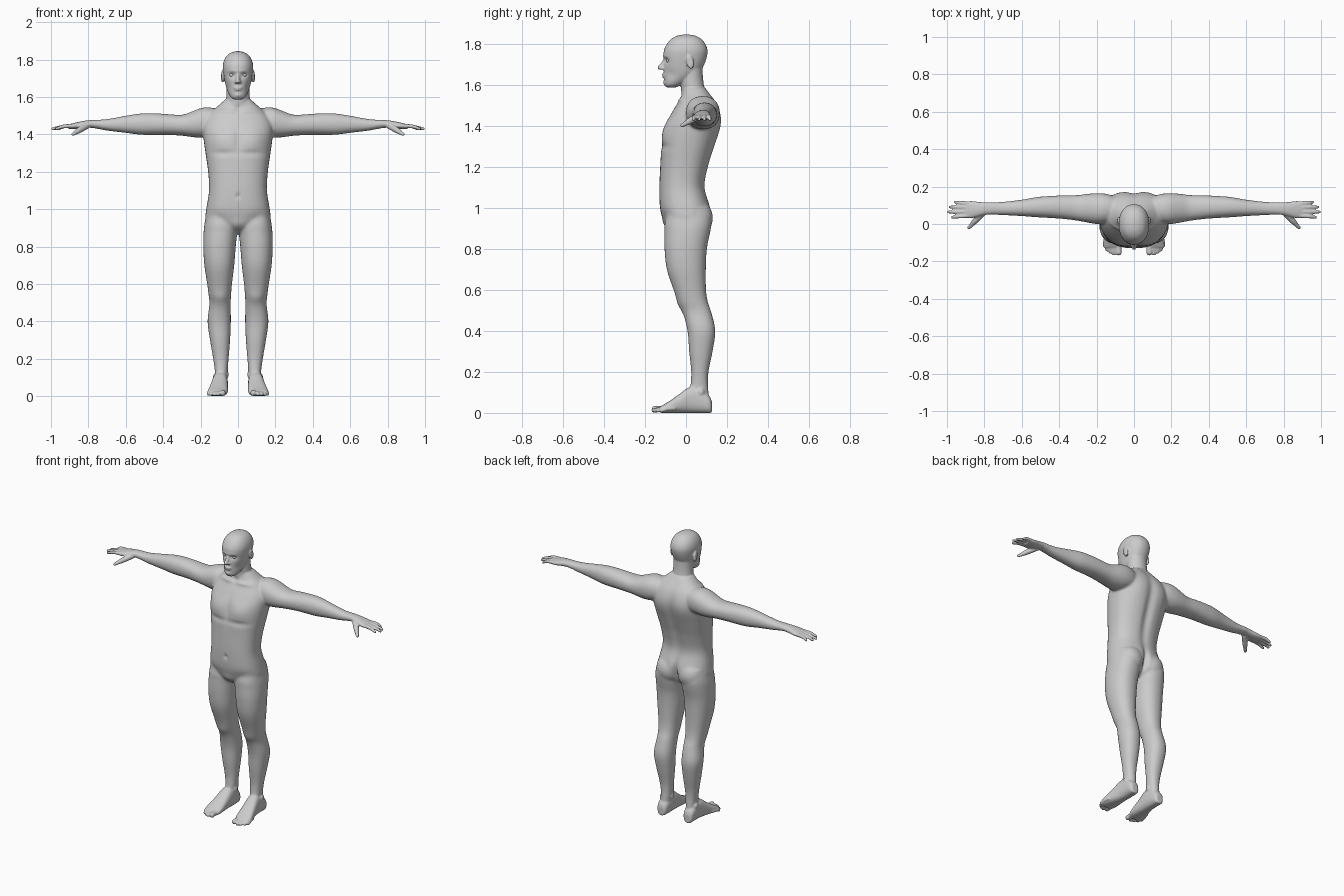
import bpy, bmesh, math
from mathutils import Vector, Matrix

bm = bmesh.new()


def spline(rows, steps=4):
    """Smooth curve through rows of numbers."""
    out = []
    for i in range(len(rows) - 1):
        a, b, c, d = (rows[min(max(i + k, 0), len(rows) - 1)] for k in (-1, 0, 1, 2))
        for s in range(steps):
            t = s / steps
            out.append([0.5 * (2 * q + (r - p) * t + (2 * p - 5 * q + 4 * r - w) * t * t
                               + (3 * q - p - 3 * r + w) * t ** 3)
                        for p, q, r, w in zip(a, b, c, d)])
    return out + [list(rows[-1])]


def loft(rows, to_ring, n=2.2, mirror=True, seg=32):
    """Skin superellipse rings; to_ring maps a row to centre and two half axes."""
    def bend(c):
        return math.copysign(abs(c) ** (2 / n), c)
    for side in ((1, -1) if mirror else (1,)):
        rings = []
        for row in spline(rows):
            o, u, v = (Vector(p) for p in to_ring(*row))
            ring = []
            for k in range(seg):
                t = 2 * math.pi * k / seg
                p = o + u * bend(math.cos(t)) + v * bend(math.sin(t))
                ring.append(bm.verts.new((p.x * side, p.y, p.z)))
            rings.append(ring)
        for r0, r1 in zip(rings, rings[1:]):
            for k in range(seg):
                j = (k + 1) % seg
                bm.faces.new((r0[k], r0[j], r1[j], r1[k]))
        bm.faces.new(rings[0][::-1])
        bm.faces.new(rings[-1])


def upright(z, x0, x1, yf, yb):
    return ((x0 + x1) / 2, (yf + yb) / 2, z), ((x1 - x0) / 2, 0, 0), (0, (yb - yf) / 2, 0)


def central(z, hw, yf, yb):
    return upright(z, -hw, hw, yf, yb)


def sideways(x, y, z, ry, rz):
    return (x, y, z), (0, ry, 0), (0, 0, rz)


def lengthways(y, x, hw, top):
    return (x, y, top / 2), (hw, 0, 0), (0, 0, top / 2)


def ball(c, r, mirror=True, tilt=0):
    for side in ((1, -1) if mirror else (1,)):
        m = (Matrix.Translation((c[0] * side, c[1], c[2])) @ Matrix.Rotation(tilt, 4, 'X')
             @ Matrix.Diagonal((*r, 1)))
        bmesh.ops.create_uvsphere(bm, u_segments=20, v_segments=12, radius=1, matrix=m)


def digit(points, mirror=True):
    """Rounded finger or toe through (x, y, z, radius) points."""
    d = (Vector(points[-1][:3]) - Vector(points[0][:3])).normalized()
    u = d.cross(Vector((0, 0, 1))).normalized()
    v = d.cross(u)
    loft(points, lambda x, y, z, r: ((x, y, z), u * r, v * r), 2, mirror, 16)
    for p in (points[0], points[-1]):
        ball(p[:3], (p[3],) * 3, mirror)


# torso
loft([(.87, .03, -.05, .06), (.90, .10, -.085, .10), (.94, .17, -.11, .12),
      (1.0, .17, -.127, .12), (1.1, .155, -.13, .093), (1.2, .16, -.126, .11),
      (1.3, .174, -.12, .14), (1.4, .187, -.10, .165), (1.46, .183, -.072, .166),
      (1.51, .155, -.042, .15), (1.55, .11, -.022, .122), (1.585, .07, -.015, .095)],
     central, 2.4, False)
ball((.078, .058, .95), (.082, .074, .085))

# neck
loft([(1.50, .075, -.03, .11), (1.57, .066, -.024, .094), (1.63, .061, -.03, .084),
      (1.70, .06, -.02, .08)], central, 2, False)

# head
loft([(1.587, .022, -.095, -.05), (1.60, .040, -.105, -.02), (1.63, .056, -.107, .03),
      (1.66, .066, -.108, .068), (1.70, .074, -.108, .09), (1.74, .080, -.110, .103),
      (1.77, .081, -.107, .105), (1.80, .073, -.092, .094), (1.825, .056, -.07, .072),
      (1.84, .031, -.04, .043), (1.845, .006, -.008, .01)], central, 2.2, False)

# nose, lips, chin, ears
digit([(0, -.104, 1.722, .008), (0, -.115, 1.70, .010), (0, -.127, 1.684, .012)], False)
ball((.011, -.113, 1.680), (.009, .011, .008))
ball((0, -.104, 1.650), (.024, .014, .006), False)
ball((0, -.103, 1.639), (.021, .014, .006), False)
ball((0, -.092, 1.611), (.024, .02, .017), False)
ball((.083, .02, 1.710), (.010, .018, .034), True, .2)

# legs
loft([(1.0, .03, .163, -.10, .11), (.93, .008, .178, -.105, .124), (.88, .004, .184, -.105, .118),
      (.8, .012, .186, -.105, .102), (.7, .02, .18, -.094, .097), (.6, .032, .165, -.061, .098),
      (.54, .037, .157, -.040, .107), (.49, .039, .153, -.016, .124), (.4, .038, .163, .007, .143),
      (.3, .042, .15, .015, .13), (.2, .05, .133, .025, .11), (.12, .056, .123, .02, .108),
      (.05, .06, .125, .01, .115)], upright)

# feet and toes
loft([(.126, .095, .018, .055), (.112, .095, .033, .085), (.06, .094, .039, .125),
      (.015, .096, .042, .125), (-.04, .102, .048, .086), (-.09, .108, .053, .052),
      (-.125, .113, .048, .032)], lengthways, 2.5)
ball((.063, .06, .115), (.014, .02, .02))
ball((.121, .07, .10), (.014, .02, .02))
for x0, x1, y1, r in ((.080, .082, -.152, .0165), (.103, .107, -.158, .011), (.120, .126, -.150, .0105),
                      (.136, .144, -.137, .010), (.148, .156, -.118, .010)):
    digit([(x0, y1 + .06, .022, r), (x1, y1 + .025, .019, r * .92), (x1, y1, r + .001, r)])

# arms and palms
loft([(.08, .085, 1.47, .05, .055), (.14, .083, 1.468, .075, .075), (.19, .082, 1.463, .083, .08),
      (.24, .084, 1.455, .078, .07), (.30, .086, 1.449, .069, .056), (.38, .09, 1.453, .063, .056),
      (.45, .091, 1.455, .059, .058), (.52, .090, 1.455, .054, .057), (.60, .086, 1.454, .044, .046),
      (.70, .083, 1.451, .036, .031), (.78, .083, 1.456, .033, .021), (.82, .080, 1.453, .037, .020),
      (.87, .077, 1.446, .046, .017), (.905, .077, 1.442, .044, .012)], sideways)

# fingers and thumbs
for y0, y1, x1 in ((.044, .037, .972), (.066, .064, .992), (.089, .091, .984), (.110, .117, .956)):
    digit([(.88, y0, 1.445, .011), (.93, (y0 + y1) / 2, 1.443, .0105), (x1, y1, 1.430, .008)])
digit([(.81, .058, 1.445, .017), (.848, .018, 1.423, .016), (.866, -.002, 1.411, .012),
       (.882, -.019, 1.401, .0095)])

# fuse all parts into one skin
bmesh.ops.recalc_face_normals(bm, faces=bm.faces)
mesh = bpy.data.meshes.new("body")
bm.to_mesh(mesh)
bm.free()
body = bpy.data.objects.new("body", mesh)
bpy.context.collection.objects.link(body)
bpy.context.view_layer.objects.active = body
body.select_set(True)


def apply(kind, **settings):
    mod = body.modifiers.new(kind.title(), kind)
    for key, value in settings.items():
        setattr(mod, key, value)
    bpy.ops.object.modifier_apply(modifier=mod.name)


apply('REMESH', mode='VOXEL', voxel_size=.005)
group = body.vertex_groups.new(name="soft")
group.add([v.index for v in body.data.vertices
           if .13 < v.co.z < 1.57 and abs(v.co.x) < .76], 1, 'REPLACE')
apply('SMOOTH', factor=.5, iterations=25, vertex_group="soft")

# muscle and face relief: x, y, z, reach per axis, push per axis
brushes = [
    (.033, -.105, 1.719, .015, .02, .010, 0, .012, 0),     # eye sockets
    (.03, -.11, 1.737, .022, .02, .006, 0, -.004, 0),      # brow
    (.055, -.08, 1.650, .014, .03, .018, -.004, .003, 0),  # cheek hollows
    (.094, .015, 1.712, .006, .008, .016, -.005, 0, 0),    # ear bowls
    (.085, -.10, 1.37, .050, .05, .040, 0, -.012, 0),      # chest
    (0, -.11, 1.37, .012, .04, .060, 0, .006, 0),          # breastbone
    (.08, -.12, 1.30, .055, .04, .012, 0, .006, 0),        # under chest
    (0, -.13, 1.07, .008, .03, .010, 0, .007, 0),          # navel
    (.12, -.10, .955, .04, .05, .020, 0, .006, 0),         # groin creases
    (0, .13, 1.25, .020, .06, .170, 0, -.014, 0),          # spine
    (.08, .16, 1.40, .045, .04, .060, 0, .008, 0),         # shoulder blades
    (0, .13, .93, .012, .05, .055, 0, -.030, 0),           # seat cleft
    (0, -.10, .91, .030, .04, .025, 0, -.010, 0),          # pelvis front
    (.095, -.03, .52, .025, .03, .025, 0, -.006, 0),       # kneecaps
    (.07, -.03, 1.525, .05, .04, .008, 0, -.006, .002),    # collarbones
    (0, -.02, 1.535, .012, .03, .014, 0, .008, 0),         # throat notch
]
for v in body.data.vertices:
    p = v.co.copy()
    side = 1 if p.x >= 0 else -1
    for x, y, z, sx, sy, sz, dx, dy, dz in brushes:
        if abs(p.z - z) < 3 * sz:
            e = ((abs(p.x) - x) / sx) ** 2 + ((p.y - y) / sy) ** 2 + ((p.z - z) / sz) ** 2
            if e < 9:
                v.co += Vector((dx * side, dy, dz)) * math.exp(-e / 2)
apply('SMOOTH', factor=.5, iterations=3)
bpy.ops.object.shade_smooth()

# eyes
for name, x in (("left_eye", .033), ("right_eye", -.033)):
    bpy.ops.mesh.primitive_uv_sphere_add(segments=20, ring_count=12, radius=.0125,
                                         location=(x, -.083, 1.718))
    bpy.context.object.name = name
    bpy.ops.object.shade_smooth()
